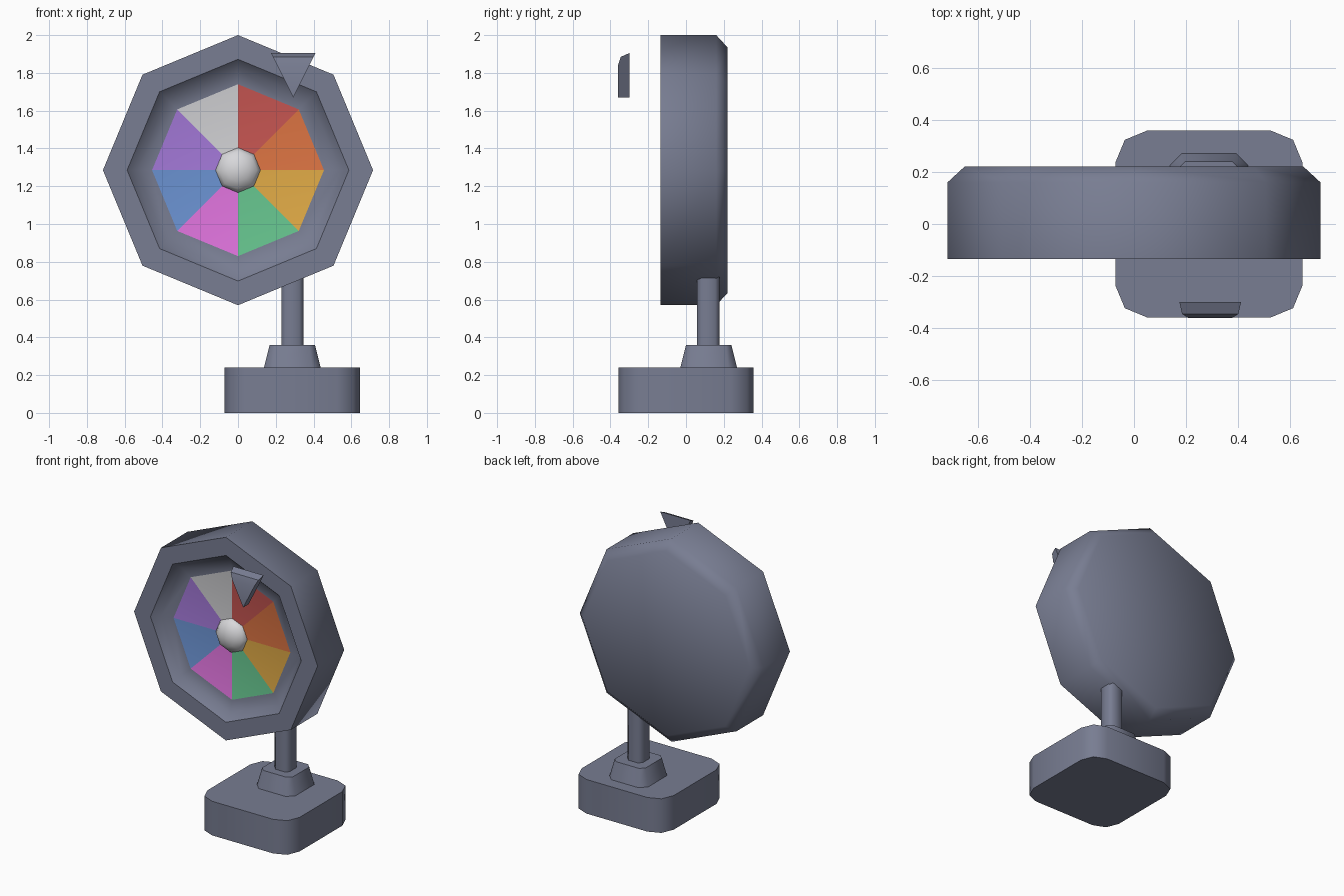
import bpy, bmesh, math

if "Cube" in bpy.data.objects:
    bpy.data.objects.remove(bpy.data.objects["Cube"])


def material(name, rgb):
    # sRGB 0-255 to linear diffuse colour
    m = bpy.data.materials.new(name)
    lin = [(c / 255 / 12.92 if c / 255 <= 0.04045 else ((c / 255 + 0.055) / 1.055) ** 2.4) for c in rgb]
    m.diffuse_color = (*lin, 1)
    m.use_nodes = True
    m.node_tree.nodes["Principled BSDF"].inputs["Base Color"].default_value = m.diffuse_color
    return m


BODY = material("slate_grey", (120, 125, 146))
LIGHT = material("light_grey", (216, 216, 219))
WEDGES = [material("red", (204, 88, 84)), material("orange", (224, 118, 68)),
          material("yellow", (224, 170, 70)), material("green", (102, 196, 142)),
          material("pink", (224, 116, 222)), material("blue", (108, 148, 212)),
          material("purple", (168, 124, 222)), LIGHT]


def finish(name, bm, mats, angle=46):
    bmesh.ops.recalc_face_normals(bm, faces=bm.faces)
    me = bpy.data.meshes.new(name)
    bm.to_mesh(me)
    bm.free()
    for m in mats:
        me.materials.append(m)
    me.shade_smooth()
    me.set_sharp_from_angle(angle=math.radians(angle))
    ob = bpy.data.objects.new(name, me)
    bpy.context.collection.objects.link(ob)
    return ob


def lathe(name, profile, mats, cz, painted_band=None, sides=8):
    # spin (radius, y) points round the y axis, first vertex at the top
    bm = bmesh.new()
    rings = []
    for r, y in profile:
        if r == 0:
            rings.append([bm.verts.new((0, y, cz))] * sides)
        else:
            a = [2 * math.pi * k / sides for k in range(sides)]
            rings.append([bm.verts.new((r * math.sin(t), y, cz + r * math.cos(t))) for t in a])
    for b, (p, q) in enumerate(zip(rings, rings[1:])):
        for k in range(sides):
            n = (k + 1) % sides
            f = bm.faces.new(list(dict.fromkeys((p[k], p[n], q[n], q[k]))))
            if b == painted_band:
                f.material_index = 1 + k
    return finish(name, bm, mats, 46)


def rounded_block(name, cx, cy, levels, segments):
    # stacked rounded squares: levels are (z, half width, corner radius)
    bm = bmesh.new()
    rings = []
    for z, h, c in levels:
        ring = []
        for quarter in range(4):
            base = quarter * math.pi / 2
            sx = 1 if quarter in (0, 3) else -1
            sy = 1 if quarter < 2 else -1
            for s in range(segments + 1):
                t = base + s * math.pi / 2 / segments
                ring.append(bm.verts.new((cx + sx * (h - c) + c * math.cos(t),
                                          cy + sy * (h - c) + c * math.sin(t), z)))
        rings.append(ring)
    for p, q in zip(rings, rings[1:]):
        for k in range(len(p)):
            n = (k + 1) % len(p)
            bm.faces.new((p[k], p[n], q[n], q[k]))
    bm.faces.new(rings[0])
    bm.faces.new(rings[-1])
    return finish(name, bm, [BODY])


CZ = 1.285
# octagonal housing with recessed dish and painted wheel face
lathe("wheel_housing", [(0, .22), (.65, .22), (.715, .16), (.715, -.135), (.587, -.135),
                        (.54, -.085), (.455, -.067), (0, -.067)],
      [BODY] + WEDGES, CZ, painted_band=6)
# domed hub
lathe("wheel_hub", [(0, -.06), (.119, -.06), (.119, -.075), (.1, -.1), (.06, -.124), (0, -.134)],
      [LIGHT], CZ)

# stand
rounded_block("base", .2875, 0, [(0, .358, .12), (.24, .358, .12)], 2)
rounded_block("collar", .2875, .12, [(.24, .15, .045), (.36, .12, .03)], 1)
rounded_block("post", .2875, .118, [(.36, .0585, .022), (.72, .0585, .022)], 1)

# floating triangular pointer with a rounded upper front edge
bm = bmesh.new()
tips = [bm.verts.new((.2925, y, 1.67)) for y in (-.36, -.30)]
rows = []
for y, z in [(-.36, 1.84), (-.345, 1.885), (-.30, 1.905)]:
    w = .118 * (z - 1.67) / .235
    rows.append([bm.verts.new((.2925 + s * w, y, z)) for s in (-1, 1)])
bm.faces.new((tips[0], *rows[0]))
bm.faces.new((tips[1], *rows[2]))
for a, b in zip(rows, rows[1:]):
    bm.faces.new((a[0], a[1], b[1], b[0]))
for s in (0, 1):
    bm.faces.new((tips[0], rows[0][s], rows[1][s], rows[2][s], tips[1]))
finish("pointer", bm, [BODY])
